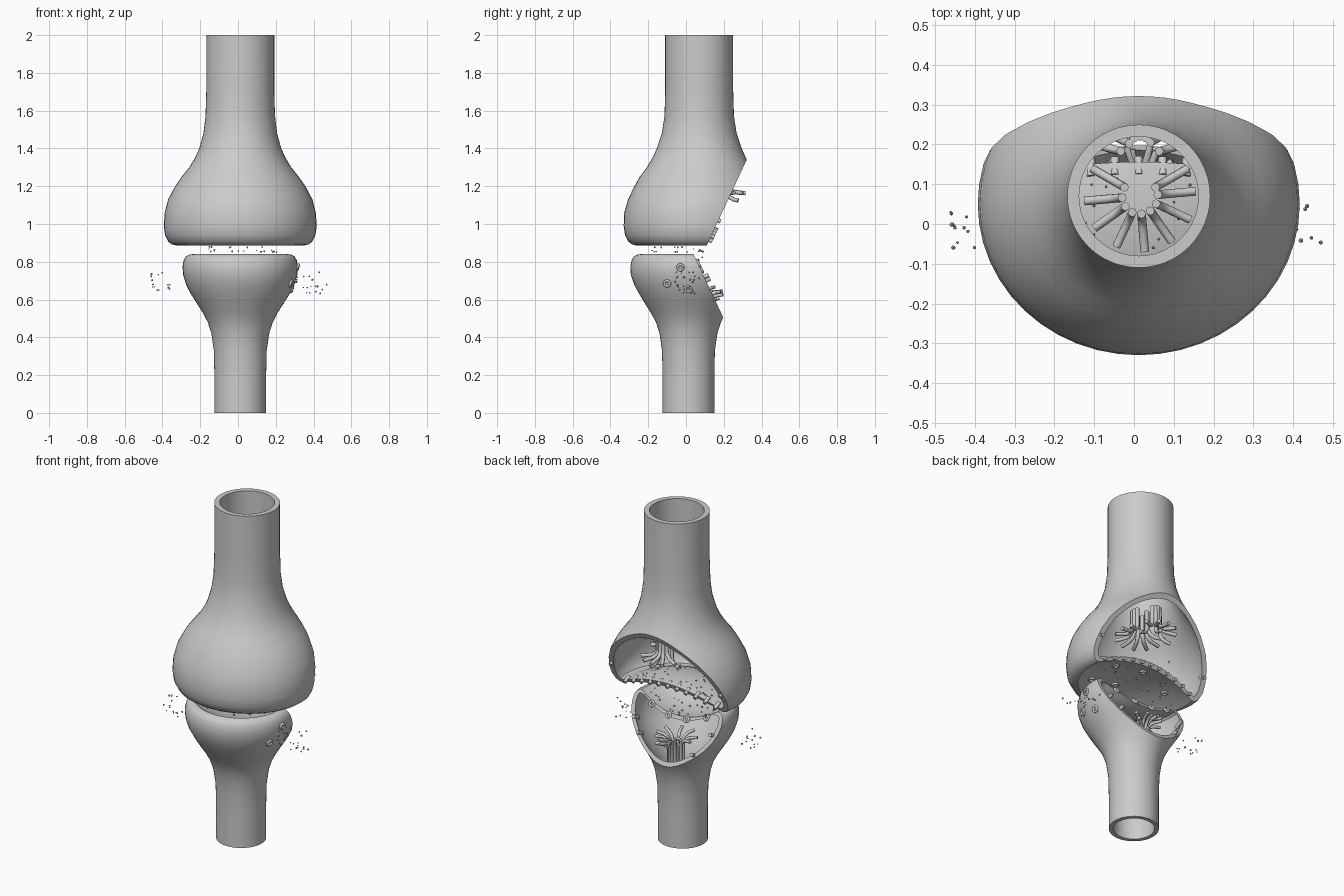
import bpy, bmesh, math, random
from mathutils import Vector

if "Cube" in bpy.data.objects:
    bpy.data.objects.remove(bpy.data.objects["Cube"])
random.seed(4)
N = 48
CX = 0.012


def shell(name, rows, wall, dish, zdir, cut_co, cut_no):
    """Hollow bone: rows are (z, half x, half y, centre y) from open shaft to joint rim."""
    bm = bmesh.new()

    def ring(z, a, b, cy):
        return [bm.verts.new((CX + a * math.cos(2 * math.pi * i / N),
                              cy + b * math.sin(2 * math.pi * i / N), z)) for i in range(N)]

    def skin(inset):
        rings = []
        for k, (z, a, b, cy) in enumerate(rows):
            # lift the inner skin near the joint so the cap keeps its thickness
            dz = zdir * inset * max(0, (k - len(rows) + 4) / 3)
            rings.append(ring(z + dz, a - inset, b - inset, cy))
        z, a, b, cy = rows[-1]
        for f in (0.95, 0.85, 0.7, 0.55, 0.4, 0.25, 0.08):
            rings.append(ring(z + zdir * (inset + dish * (1 - f * f)),
                              (a - inset) * f, (b - inset) * f, cy))
        for r, s in zip(rings, rings[1:]):
            for i in range(N):
                j = (i + 1) % N
                bm.faces.new((r[i], r[j], s[j], s[i]))
        bm.faces.new(rings[-1])
        return rings[0]

    o, n = skin(0), skin(wall)
    for i in range(N):
        j = (i + 1) % N
        bm.faces.new((o[i], o[j], n[j], n[i]))
    # slanted cut that opens the back
    res = bmesh.ops.bisect_plane(bm, geom=bm.verts[:] + bm.edges[:] + bm.faces[:], dist=1e-5,
                                 plane_co=cut_co, plane_no=cut_no, clear_outer=True)
    edges = [e for e in res['geom_cut'] if isinstance(e, bmesh.types.BMEdge)]
    bmesh.ops.triangle_fill(bm, edges=edges, use_beauty=True, normal=Vector(cut_no))
    bmesh.ops.recalc_face_normals(bm, faces=bm.faces[:])
    me = bpy.data.meshes.new(name)
    bm.to_mesh(me)
    bm.free()
    ob = bpy.data.objects.new(name, me)
    bpy.context.collection.objects.link(ob)
    smooth(ob)


def smooth(ob):
    bpy.ops.object.select_all(action='DESELECT')
    ob.select_set(True)
    bpy.context.view_layer.objects.active = ob
    bpy.ops.object.shade_smooth_by_angle(angle=math.radians(35))


def tubes(name, paths, r, cyclic=False):
    cu = bpy.data.curves.new(name, 'CURVE')
    cu.dimensions = '3D'
    cu.bevel_depth, cu.bevel_resolution, cu.use_fill_caps = r, 2, True
    for p in paths:
        s = cu.splines.new('POLY')
        s.points.add(len(p) - 1)
        for pt, c in zip(s.points, p):
            pt.co = (*c, 1)
        s.use_cyclic_u = cyclic
    ob = bpy.data.objects.new(name, cu)
    bpy.context.collection.objects.link(ob)


def circle(c, normal, r):
    q = Vector(normal).to_track_quat('Z', 'Y')
    return [Vector(c) + q @ Vector((r * math.cos(t * math.pi / 8), r * math.sin(t * math.pi / 8), 0))
            for t in range(16)]


def dots(name, pts, r):
    bm = bmesh.new()
    for p in pts:
        ret = bmesh.ops.create_icosphere(bm, subdivisions=1, radius=r * random.uniform(.7, 1.2))
        bmesh.ops.translate(bm, verts=ret['verts'], vec=p)
    me = bpy.data.meshes.new(name)
    bm.to_mesh(me)
    bm.free()
    bpy.context.collection.objects.link(bpy.data.objects.new(name, me))


# upper and lower bone shells
UP = [(2, .18, .18, .07), (1.7, .18, .18, .07), (1.57, .184, .184, .07), (1.48, .195, .198, .07),
      (1.4, .217, .225, .07), (1.35, .24, .247, .07), (1.3, .27, .275, .068), (1.25, .31, .308, .063),
      (1.2, .345, .333, .06), (1.13, .382, .362, .055), (1.06, .4, .377, .05), (.99, .405, .38, .05),
      (.94, .398, .373, .05), (.905, .38, .354, .05), (.892, .362, .335, .05), (.887, .34, .315, .05)]
LOW = [(0, .137, .137, .013), (.2, .137, .137, .013), (.33, .14, .14, .013), (.42, .153, .153, .013),
       (.48, .172, .172, .013), (.53, .198, .198, .012), (.58, .23, .228, .01), (.63, .262, .258, .01),
       (.68, .287, .283, .008), (.73, .302, .298, .006), (.775, .306, .3, .005), (.81, .299, .292, .005),
       (.828, .288, .281, .005), (.837, .274, .266, .005), (.84, .255, .248, .005)]
UN = Vector((0, .906, -.423))
LN = Vector((0, .905, .425))
DU, DL = .08, .08
shell("upper_bone", UP, .03, DU, 1, (0, .11, .887), UN)
shell("lower_bone", LOW, .024, DL, -1, (0, .04, .84), LN)


def up_dish(x, y):
    f = ((x - CX) / .34) ** 2 + ((y - .05) / .315) ** 2
    return .887 + DU * max(0, 1 - f)


def low_dish(x, y):
    f = ((x - CX) / .255) ** 2 + ((y - .005) / .248) ** 2
    return .84 - DL * max(0, 1 - f)


# flaring vessel bundles inside each bone
def flare(c, ang, r0, r1, z0, z1, sag):
    d = Vector((math.cos(ang), math.sin(ang), 0))
    c = Vector((c[0], c[1], 0))
    up = Vector((0, 0, 1))
    return [c + d * r0 + up * z0, c + d * r0 + up * (z1 + sag * .5), c + d * (r0 + .012) + up * (z1 + sag * .2),
            c + d * (r0 + .035) + up * z1, c + d * r1 + up * (z1 - sag * .1)]


ub = [flare((.015, .07), math.radians(a), .045, .14, 1.34, 1.19, .08)
      for a in (150, 185, 215, 245, 275, 305, 335, 5, 30)]
ub += [flare((.015, .19), math.radians(a), .03, .125, 1.31, 1.17, .07) for a in (30, 62, 90, 120, 155)]
ub += [flare((.015, .17), math.radians(a), .05, .11, 1.28, 1.13, .06) for a in (15, 75, 165)]
tubes("upper_vessels", ub, .011)
lb = [flare((.015, .07), math.radians(a), .04, .12, .46, .635, -.07)
      for a in (10, 40, 70, 100, 130, 165, 200, 250, 290, 335)]
lb += [flare((.015, .10), math.radians(a), .025, .1, .45, .6 + .02 * k, -.06)
       for k, a in enumerate((35, 75, 110, 150))]
tubes("lower_vessels", lb, .009)

# short studs along the cut edges
studs = []
for k in range(11):
    x = CX + (k - 5) * .06
    y = .11
    for _ in range(5):
        z = up_dish(x, y) + .015
        y = .11 + .467 * (z - .887)
    p = Vector((x, y, z))
    studs.append([p - UN * .03, p + UN * .018])
for s in (-1, 1):
    p = Vector((CX + s * .365, .17, 1.02))
    studs.append([p - UN * .03, p + UN * .015])
tubes("upper_edge_studs", studs, .011)
lstuds = []
for x, z in ((-.17, .6), (.2, .63), (-.255, .72), (.25, .7)):
    p = Vector((CX + x, .04 + .47 * (.84 - z), z))
    lstuds.append([p - LN * .03, p + LN * .025])
tubes("lower_edge_studs", lstuds, .011)

# small rings on the joint faces and on the lower bone's side
rings = [circle((x, y, up_dish(x, y) - .003), (0, 0, 1), .014)
         for x, y in ((-.2, .02), (.18, .06), (.05, -.1), (.0, .08), (-.1, -.15), (.22, -.1))]
for x in (-.18, -.06, .06, .18):
    y = .04
    for _ in range(5):
        z = low_dish(x, y) - .012
        y = .04 + .47 * (.84 - z)
    rings.append(circle((x, y + .004, z), LN, .014))
for y, z, a in ((-.10, .685, .287), (-.03, .77, .306), (.012, .655, .275)):
    x = CX + a * math.sqrt(1 - (y / a) ** 2)
    rings.append(circle((x, y, z), (1, y * 3, -.3), .015))
tubes("cell_rings", rings, .007, True)

# drifting granules at the sides, in the joint gap and inside the shells
R = random.uniform
side = [(s * R(.34, .47), R(-.07, .05), R(.63, .75)) for s in (-1, 1) for _ in range(15)]
dots("side_granules", side, .0055)
gap = []
for _ in range(50):
    x, y = R(-.2, .22), R(-.18, .1)
    gap.append((x, y, random.choice((up_dish(x, y) - .004, low_dish(x, y) + .004, R(.85, .88)))))
dots("joint_granules", gap, .005)
inner = []
for _ in range(40):
    x, y = R(-.25, .25), R(-.12, .12)
    inner.append((x, y, up_dish(x, y) + .035))
    a, z = R(3.4, 6.0), R(1.05, 1.2)
    inner.append((CX + .31 * math.cos(a), .05 + .3 * math.sin(a), z))
dots("inner_granules", inner, .004)
dots("surface_granules", [(CX + math.sqrt(.09 - y * y), y, z) for y, z in
                          [(R(-.08, .08), R(.69, .78)) for _ in range(12)]], .005)
